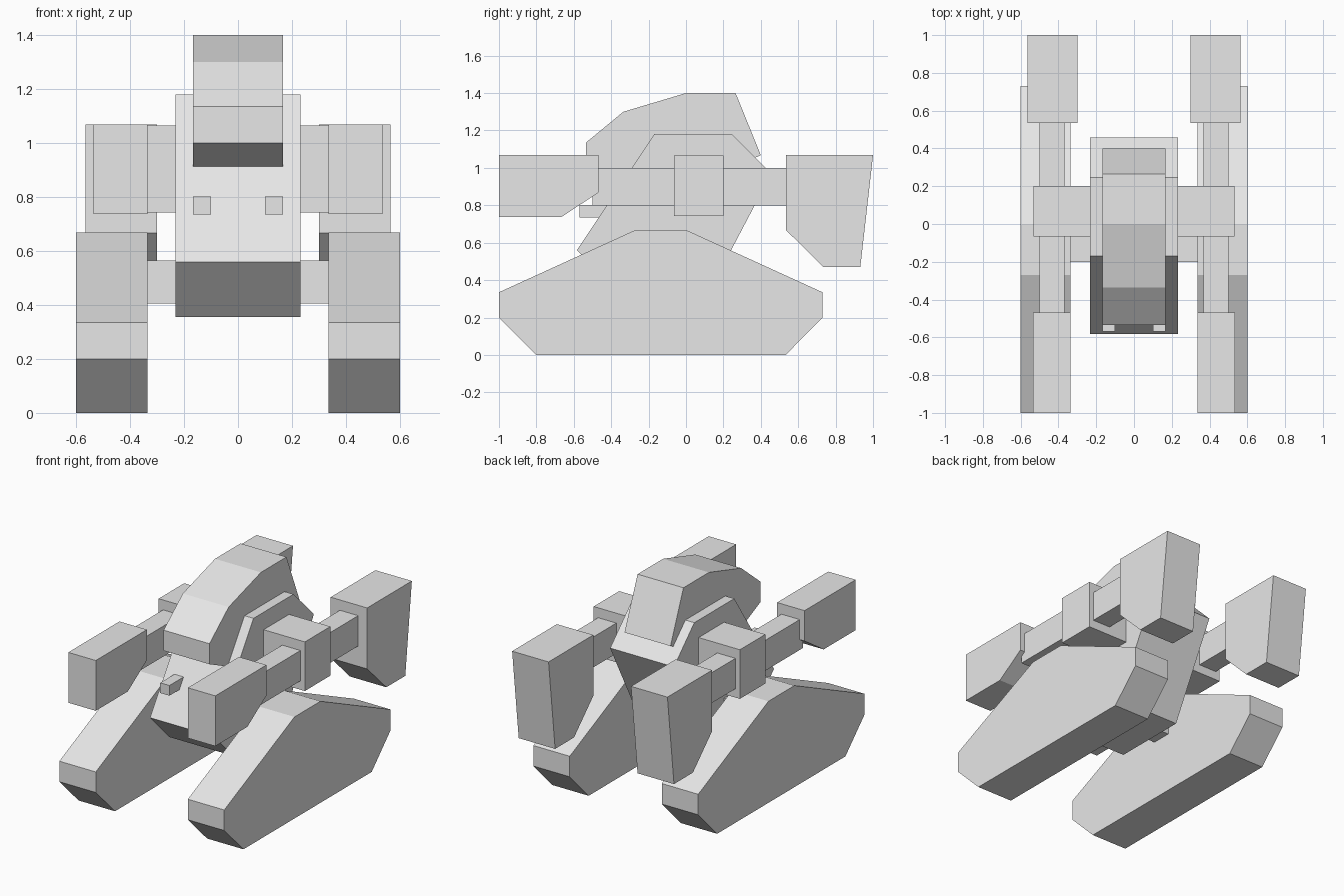
import bpy
import bmesh

cube = bpy.data.objects.get("Cube")
if cube:
    bpy.data.objects.remove(cube, do_unlink=True)

grey = bpy.data.materials.new("light_grey")
grey.use_nodes = True
grey.diffuse_color = (0.8, 0.8, 0.8, 1)
grey.node_tree.nodes["Principled BSDF"].inputs["Base Color"].default_value = (0.8, 0.8, 0.8, 1)


def slab(name, x0, x1, profile):
    """Extrude a side profile of (y, z) points from x0 to x1."""
    bm = bmesh.new()
    face = bm.faces.new([bm.verts.new((x0, y, z)) for y, z in profile])
    new = bmesh.ops.extrude_face_region(bm, geom=[face])["geom"]
    moved = [v for v in new if isinstance(v, bmesh.types.BMVert)]
    bmesh.ops.translate(bm, verts=moved, vec=(x1 - x0, 0, 0))
    bmesh.ops.recalc_face_normals(bm, faces=bm.faces)
    mesh = bpy.data.meshes.new(name)
    bm.to_mesh(mesh)
    bm.free()
    mesh.materials.append(grey)
    obj = bpy.data.objects.new(name, mesh)
    bpy.context.collection.objects.link(obj)


def box(y0, y1, z0, z1):
    return [(y0, z0), (y1, z0), (y1, z1), (y0, z1)]


def pair(name, x0, x1, profile):
    """The same part on both sides."""
    slab("left_" + name, x0, x1, profile)
    slab("right_" + name, -x1, -x0, profile)


# Hull and raised cockpit
slab("body", -0.232, 0.232, [(-0.583, 0.56), (-0.38, 0.355), (0.133, 0.355),
                             (0.457, 0.97), (0.245, 1.18), (-0.17, 1.18)])
slab("cockpit", -0.167, 0.167, [(-0.535, 1.0), (-0.34, 0.91), (0.05, 0.91), (0.4, 1.068),
                                (0.265, 1.4), (0, 1.4), (-0.335, 1.3), (-0.535, 1.135)])

# Tracked feet and the hips that carry them
pair("foot", 0.335, 0.6, [(-1, 0.2), (-0.8, 0), (0.533, 0), (0.73, 0.2),
                          (0.73, 0.335), (0, 0.668), (-0.27, 0.668), (-1, 0.335)])
pair("hip", 0.2, 0.345, box(-0.2, -0.065, 0.405, 0.565))

# Shoulders, arm beams and pods at both ends
pair("shoulder", 0.2, 0.532, box(-0.065, 0.2, 0.742, 1.065))
pair("arm", 0.367, 0.5, box(-0.5, 0.56, 0.8, 1.0))
pair("front_pod", 0.335, 0.535, [(-1, 0.737), (-0.667, 0.737), (-0.468, 0.868),
                                 (-0.468, 1.068), (-1, 1.068)])
pair("rear_pod", 0.3, 0.565, [(0.535, 0.667), (0.735, 0.47), (0.932, 0.47),
                              (1, 1.068), (0.535, 1.068)])

# Small nose guns
pair("nose_gun", 0.1, 0.167, box(-0.57, -0.4, 0.735, 0.802))
